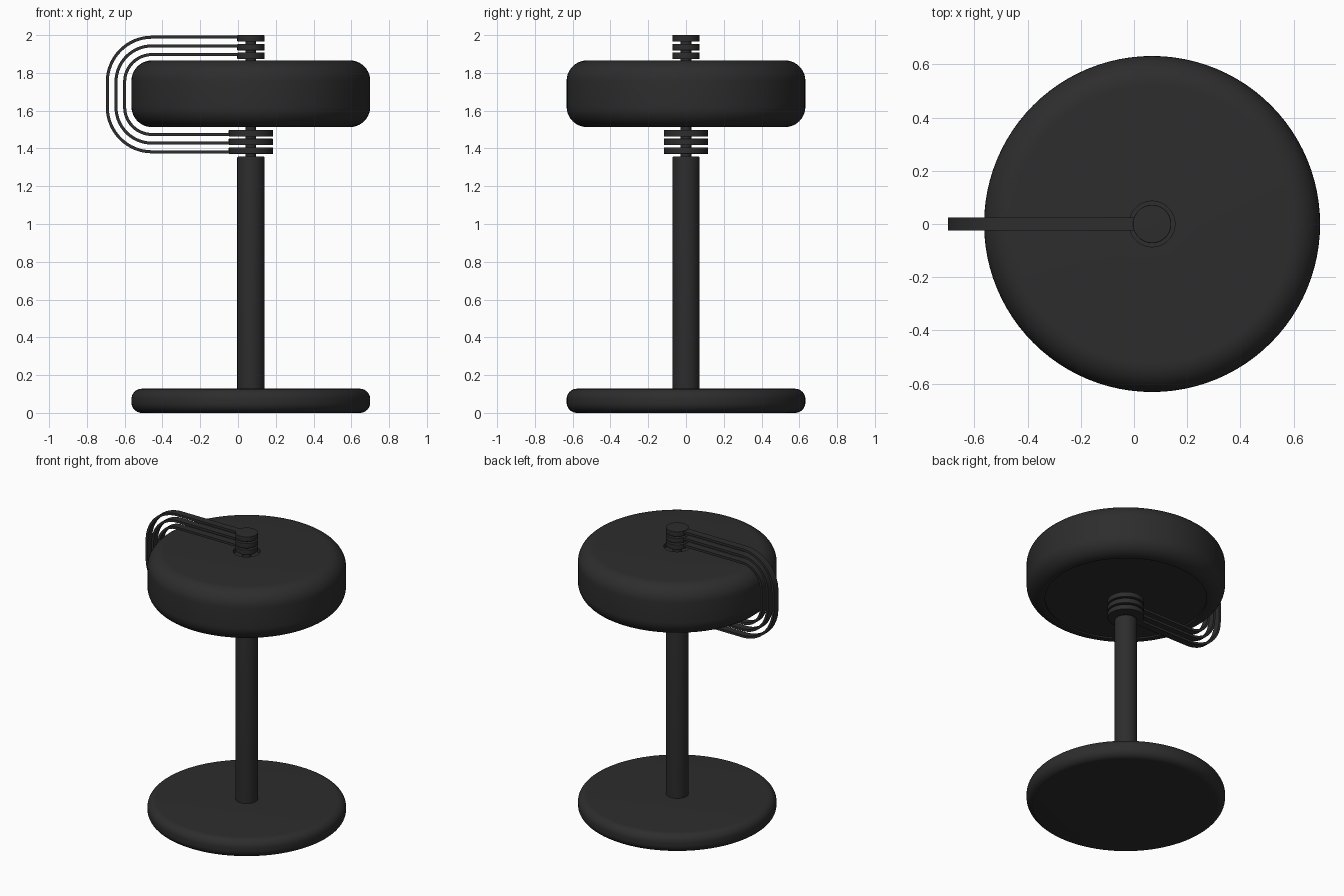
import bpy, bmesh, math
from mathutils import Vector

cube = bpy.data.objects.get("Cube")
if cube:
    bpy.data.objects.remove(cube)

AXIS_X = 0.068

black = bpy.data.materials.new("matte_black")
black.use_nodes = True
colour = (0.026, 0.026, 0.026, 1)
black.diffuse_color = colour
black.node_tree.nodes["Principled BSDF"].inputs["Base Color"].default_value = colour
black.node_tree.nodes["Principled BSDF"].inputs["Roughness"].default_value = 0.6


def finish(name, bm):
    bmesh.ops.recalc_face_normals(bm, faces=bm.faces)
    mesh = bpy.data.meshes.new(name)
    bm.to_mesh(mesh)
    bm.free()
    mesh.materials.append(black)
    obj = bpy.data.objects.new(name, mesh)
    bpy.context.collection.objects.link(obj)
    bpy.ops.object.select_all(action='DESELECT')
    obj.select_set(True)
    bpy.context.view_layer.objects.active = obj
    bpy.ops.object.shade_smooth_by_angle(angle=math.radians(35))
    return obj


def lathe(name, profile, steps=96):
    """Spin (radius, z) points around the lamp's axis."""
    bm = bmesh.new()
    verts = [bm.verts.new((AXIS_X + r, 0, z)) for r, z in profile]
    edges = [bm.edges.new(pair) for pair in zip(verts, verts[1:])]
    bmesh.ops.spin(bm, geom=verts + edges, cent=(AXIS_X, 0, 0), axis=(0, 0, 1),
                   angle=math.tau, steps=steps)
    bmesh.ops.remove_doubles(bm, verts=bm.verts, dist=1e-5)
    return finish(name, bm)


def arc(cx, cz, radius, start, end, n=10):
    angles = [math.radians(start + (end - start) * i / n) for i in range(n + 1)]
    return [(cx + radius * math.cos(a), cz + radius * math.sin(a)) for a in angles]


def rounded_side(radius, low, high, fillet):
    """Outer side of a disc with rounded rims, from bottom to top."""
    return (arc(radius - fillet, low + fillet, fillet, -90, 0)
            + arc(radius - fillet, high - fillet, fillet, 0, 90))


def disc(name, radius, low, high, fillet=0.003):
    return lathe(name, [(0, low)] + rounded_side(radius, low, high, fillet) + [(0, high)])


# Base and column
disc("base", 0.632, 0, 0.128, 0.055)
disc("column", 0.072, 0.12, 1.357, 0.006)

# Shade, with a shallow recessed underside and a clearance hole around the stem
shade_side = rounded_side(0.632, 1.513, 1.866, 0.108)
lathe("shade", [(0, 1.523), (0.515, 1.523), (0.515, 1.513)] + shade_side
      + [(0.086, 1.866), (0.086, 1.835), (0, 1.835)])

# Thin stem joining the collars above and below the shade
disc("lower_stem", 0.028, 1.34, 1.53)
disc("upper_stem", 0.028, 1.82, 1.98)


def band(name, offset, top, bottom, outer_x, radius, width=0.05, thick=0.016):
    """Flat strip that wraps around one side of the shade."""
    def path(inset):
        r = radius - inset
        cx = outer_x + radius
        return ([(AXIS_X + offset, top - inset)]
                + arc(cx, top - radius, r, 90, 180, 16)
                + arc(cx, bottom + radius, r, 180, 270, 16)
                + [(AXIS_X + offset, bottom + inset)])
    bm = bmesh.new()
    rows = []
    for (ox, oz), (ix, iz) in zip(path(0), path(thick)):
        rows.append([bm.verts.new(p) for p in (
            (ox, -width / 2, oz), (ox, width / 2, oz),
            (ix, width / 2, iz), (ix, -width / 2, iz))])
    for a, b in zip(rows, rows[1:]):
        for i in range(4):
            j = (i + 1) % 4
            bm.faces.new((a[i], a[j], b[j], b[i]))
    bm.faces.new(rows[0])
    bm.faces.new(rows[-1])
    return finish(name, bm)


# Three stacked collars at each end, each pair linked by its own band
for i, place in enumerate(("outer", "middle", "inner")):
    step = 0.046 * i
    disc(f"upper_collar_{place}", 0.072, 1.965 - step, 2.0 - step)
    disc(f"lower_collar_{place}", 0.117, 1.371 + step, 1.406 + step)
    band(f"band_{place}", -0.04, 1.997 - step, 1.374 + step, -0.70 + step, 0.245 - step)
